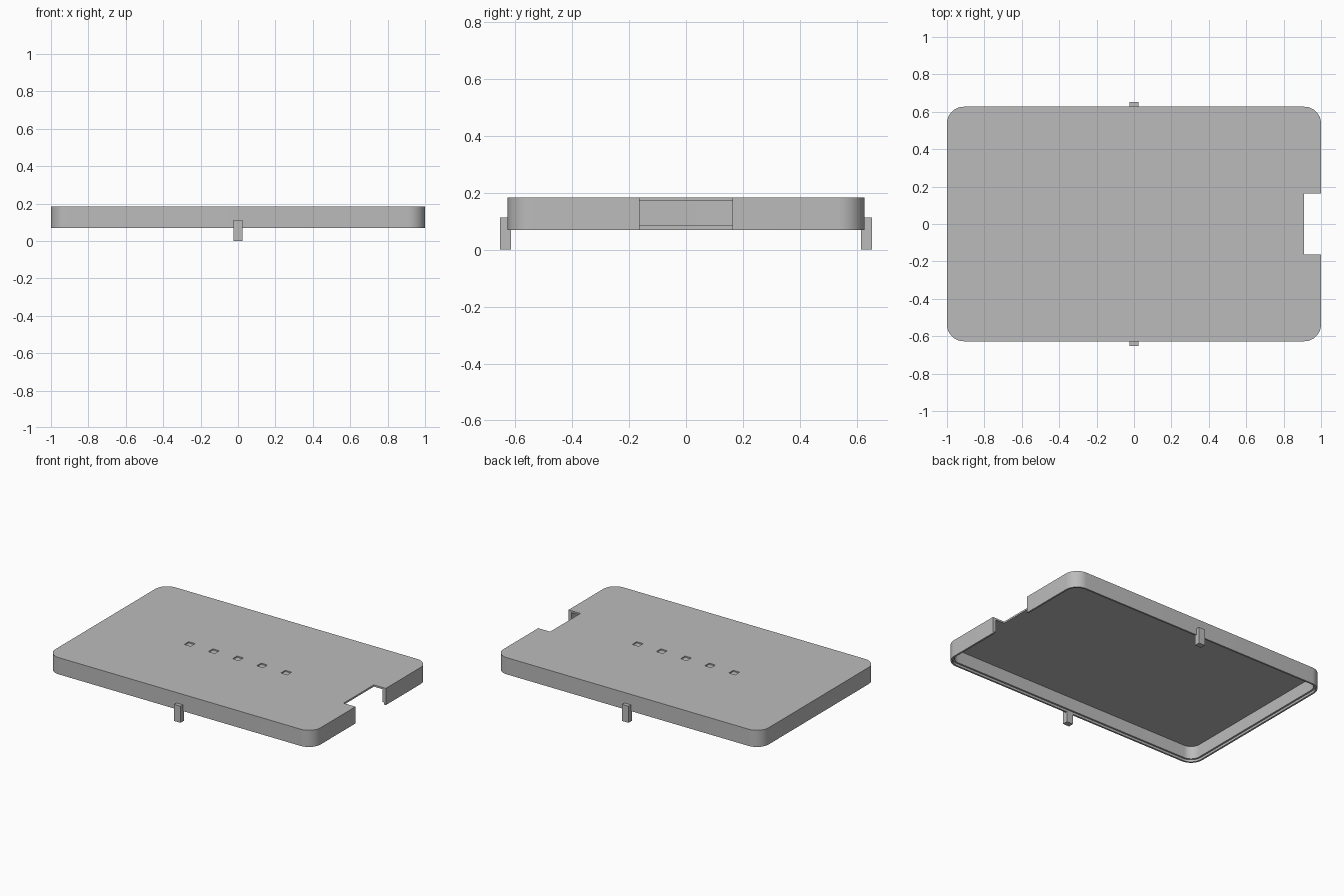
import bpy
import bmesh
import math

default = bpy.data.objects.get("Cube")
if default:
    bpy.data.objects.remove(default, do_unlink=True)

HALF_X, HALF_Y, RADIUS = 1.0, 0.627, 0.09
BOTTOM, TOP = 0.07, 0.184
LEDGE, CEILING = 0.085, 0.172
LIP, WALL = 0.012, 0.024
CORNER_STEPS = 12

grey = bpy.data.materials.new("matte_grey")
grey.use_nodes = True
COLOUR = (0.5, 0.5, 0.5, 1.0)
grey.diffuse_color = COLOUR
grey.node_tree.nodes["Principled BSDF"].inputs["Base Color"].default_value = COLOUR


def finish(name, bm):
    """Turn a bmesh into a named, coloured object."""
    bmesh.ops.recalc_face_normals(bm, faces=bm.faces)
    mesh = bpy.data.meshes.new(name)
    bm.to_mesh(mesh)
    bm.free()
    mesh.materials.append(grey)
    obj = bpy.data.objects.new(name, mesh)
    bpy.context.collection.objects.link(obj)
    return obj


def add_box(bm, low, high):
    """Add an axis-aligned box between two corners."""
    verts = bmesh.ops.create_cube(bm, size=1)["verts"]
    for v in verts:
        v.co = [(a + b) / 2 + c * (b - a) for a, b, c in zip(low, high, v.co)]


def rounded_loop(bm, inset, z):
    """Ring of vertices around a rounded rectangle."""
    r = RADIUS - inset
    ring = []
    for corner, (sx, sy) in enumerate([(1, 1), (-1, 1), (-1, -1), (1, -1)]):
        for i in range(CORNER_STEPS + 1):
            a = math.pi / 2 * (corner + i / CORNER_STEPS)
            ring.append(bm.verts.new((sx * (HALF_X - RADIUS) + r * math.cos(a),
                                      sy * (HALF_Y - RADIUS) + r * math.sin(a), z)))
    return ring


# Tray lid: outer wall, stepped rim, inner wall, then the two caps
bm = bmesh.new()
section = [(0, TOP), (0, BOTTOM), (LIP, BOTTOM), (LIP, LEDGE), (WALL, LEDGE), (WALL, CEILING)]
rings = [rounded_loop(bm, inset, z) for inset, z in section]
for upper, lower in zip(rings, rings[1:]):
    for i in range(len(upper)):
        j = (i + 1) % len(upper)
        bm.faces.new((upper[i], lower[i], lower[j], upper[j]))
bm.faces.new(rings[0])
bm.faces.new(rings[-1])
lid = finish("lid_shell", bm)

# Cutter: side notch and the row of shallow square recesses
bm = bmesh.new()
add_box(bm, (0.91, -0.163, 0), (1.1, 0.163, 0.3))
for k in range(-2, 3):
    x = k * 0.182
    add_box(bm, (x - 0.024, -0.024, TOP - 0.008), (x + 0.024, 0.024, 0.3))
cutter = finish("notch_and_recess_cutter", bm)
cutter.hide_render = True

cut = lid.modifiers.new("cutouts", 'BOOLEAN')
cut.operation = 'DIFFERENCE'
cut.solver = 'EXACT'
cut.object = cutter
bpy.ops.object.select_all(action='DESELECT')
lid.select_set(True)
bpy.context.view_layer.objects.active = lid
bpy.ops.object.modifier_apply(modifier=cut.name)
bpy.data.objects.remove(cutter, do_unlink=True)
bpy.ops.object.shade_smooth_by_angle(angle=math.radians(30))

# Clip tabs hanging below the rim on the two long sides
for name, side in (("front_tab", -1), ("back_tab", 1)):
    bm = bmesh.new()
    y0, y1 = sorted((side * 0.615, side * 0.653))
    add_box(bm, (-0.024, y0, 0), (0.024, y1, 0.113))
    finish(name, bm)
